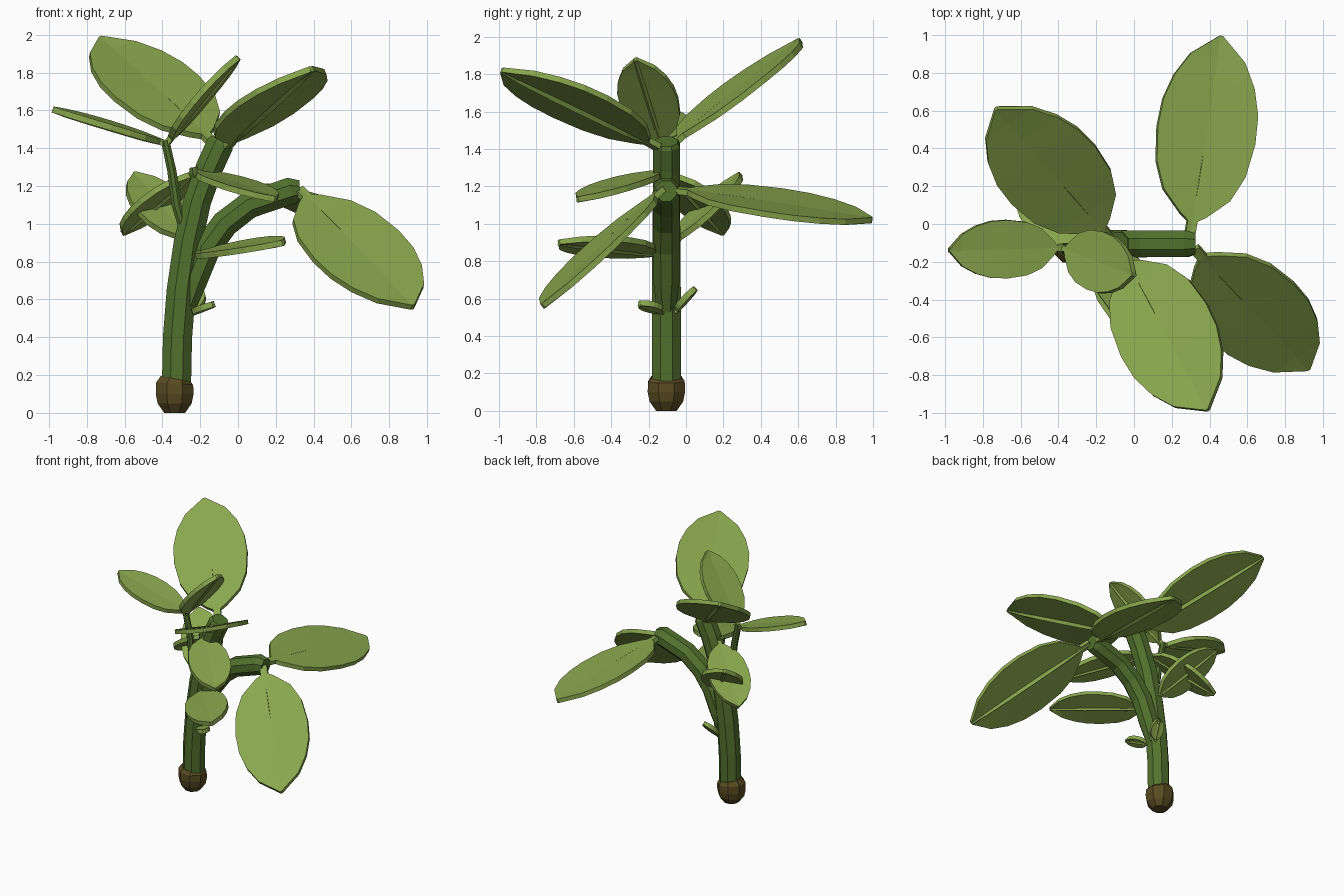
import bpy, bmesh, math
from mathutils import Vector as V

if "Cube" in bpy.data.objects:
    bpy.data.objects.remove(bpy.data.objects["Cube"])


def material(name, rgb):
    m = bpy.data.materials.new(name)
    m.diffuse_color = (*rgb, 1)
    m.use_nodes = True
    m.node_tree.nodes["Principled BSDF"].inputs["Base Color"].default_value = m.diffuse_color
    return m


LEAF = material("leaf green", (0.25, 0.385, 0.075))
STEM = material("stem green", (0.085, 0.165, 0.027))
ROOT = material("root brown", (0.10, 0.07, 0.016))


def finish(name, bm, mat):
    bmesh.ops.recalc_face_normals(bm, faces=bm.faces)
    me = bpy.data.meshes.new(name)
    bm.to_mesh(me)
    bm.free()
    me.materials.append(mat)
    ob = bpy.data.objects.new(name, me)
    bpy.context.collection.objects.link(ob)
    return ob


def tube(name, path, mat, y=-0.105, sides=8):
    """Sweep a flat-sided ring along (x, z, half width) points in a plane of constant y."""
    bm = bmesh.new()
    pts = [V((x, y, z)) for x, z, _ in path]
    rings = []
    for i, p in enumerate(pts):
        t = (pts[min(i + 1, len(pts) - 1)] - pts[max(i - 1, 0)]).normalized()
        u = V((0, 1, 0))
        w = u.cross(t)
        r = path[i][2] / math.cos(math.pi / sides)
        angles = [math.tau * (k + 0.5) / sides for k in range(sides)]
        rings.append([bm.verts.new(p + (u * math.cos(a) + w * math.sin(a)) * r) for a in angles])
    for a, b in zip(rings, rings[1:]):
        for k in range(sides):
            n = (k + 1) % sides
            bm.faces.new((a[k], a[n], b[n], b[k]))
    bm.faces.new(rings[0])
    bm.faces.new(rings[-1])
    return finish(name, bm, mat)


# Leaf outline: (distance along the leaf, fraction of half width), with a narrow stalk first
OUTLINE = [(0, .1), (.07, .1), (.1, .27), (.2, .68), (.33, .91), (.5, 1),
           (.64, .97), (.77, .82), (.89, .55), (1, .03)]


def leaf(name, base, tip, side, half, thick=0.032):
    base, tip, side = V(base), V(tip), V(side)
    d = tip - base
    length = d.length
    d.normalize()
    side = (side - d * side.dot(d)).normalized()
    n = side.cross(d)
    if n.z < 0:
        n = -n
    bm = bmesh.new()
    rows = []
    for t, w in OUTLINE:
        centre = base + d * length * t + n * length * 0.05 * t * (1 - t)
        rib = 0.05 * (1 - t) + 0.005
        row = []
        # blade edges, rib edges and a sunken centre line
        for off, drop in ((-w, 0), (-rib * w, 0.015), (0, 0.05), (rib * w, 0.015), (w, 0)):
            row.append(bm.verts.new(centre + side * half * off - n * drop * half * 2 * w))
        rows.append(row)
    for a, b in zip(rows, rows[1:]):
        for k in range(4):
            bm.faces.new((a[k], a[k + 1], b[k + 1], b[k]))
    ob = finish(name, bm, LEAF)
    mod = ob.modifiers.new("thickness", "SOLIDIFY")
    mod.thickness = thick
    mod.offset = 0
    return ob


# Root knob
tube("root", [(-.335, 0, .055), (-.335, .05, .09), (-.335, .1, .1),
              (-.335, .155, .098), (-.33, .18, .08)], ROOT)

# Main stem, side branch and twigs
tube("main_stem", [(-.325, .16, .077), (-.32, .4, .077), (-.3, .65, .077), (-.265, .9, .075),
                   (-.215, 1.12, .073), (-.15, 1.3, .072), (-.095, 1.42, .072),
                   (-.085, 1.44, .06)], STEM)
tube("side_branch", [(-.285, .53, .05), (-.232, .7, .07), (-.165, .87, .073), (-.07, 1.0, .072),
                     (.06, 1.1, .071), (.28, 1.175, .071), (.325, 1.175, .055)], STEM)
tube("left_twig", [(-.27, .9, .02), (-.325, 1.1, .026), (-.35, 1.28, .024), (-.385, 1.44, .022)],
     STEM, y=-.125)
tube("leaf_node", [(-.19, 1.18, .03), (-.225, 1.27, .034), (-.23, 1.3, .028)], STEM, y=-.12)

# Leaves: base, tip, direction across the blade, half width
LEAVES = {
    "top_back_leaf": ((-.13, -.07, 1.425), (-.73, .61, 1.98), (.22, .16, .06), .275),
    "top_front_leaf": ((-.06, -.15, 1.41), (.39, -.985, 1.82), (.21, .14, .04), .27),
    "branch_back_leaf": ((.295, -.06, 1.18), (.46, .995, 1.02), (.25, -.04, -.06), .27),
    "branch_front_leaf": ((.32, -.13, 1.18), (.925, -.765, .56), (.22, .15, .08), .275),
    "twig_outer_leaf": ((-.37, -.125, 1.42), (-.98, -.14, 1.605), (0, .15, .01), .155),
    "twig_inner_leaf": ((-.38, -.125, 1.42), (0, -.27, 1.88), (.04, .15, .01), .16),
    "node_front_leaf": ((-.23, -.12, 1.28), (.2, -.58, 1.13), (.11, .11, 0), .155),
    "node_back_leaf": ((-.22, -.1, 1.28), (-.61, .2, .95), (.09, .12, .0), .155),
    "lower_back_leaf": ((-.26, -.06, .9), (-.55, .29, 1.265), (.115, .1, .045), .155),
    "lower_front_leaf": ((-.24, -.13, .835), (.24, -.68, .9), (.11, .1, .035), .16),
    "front_bud": ((-.24, -.12, .53), (-.13, -.25, .575), (.08, .08, .02), .05),
    "back_bud": ((-.25, -.06, .53), (-.2, .05, .655), (.1, .02, .04), .05),
}
for name, (base, tip, side, half) in LEAVES.items():
    leaf(name, base, tip, side, half)
